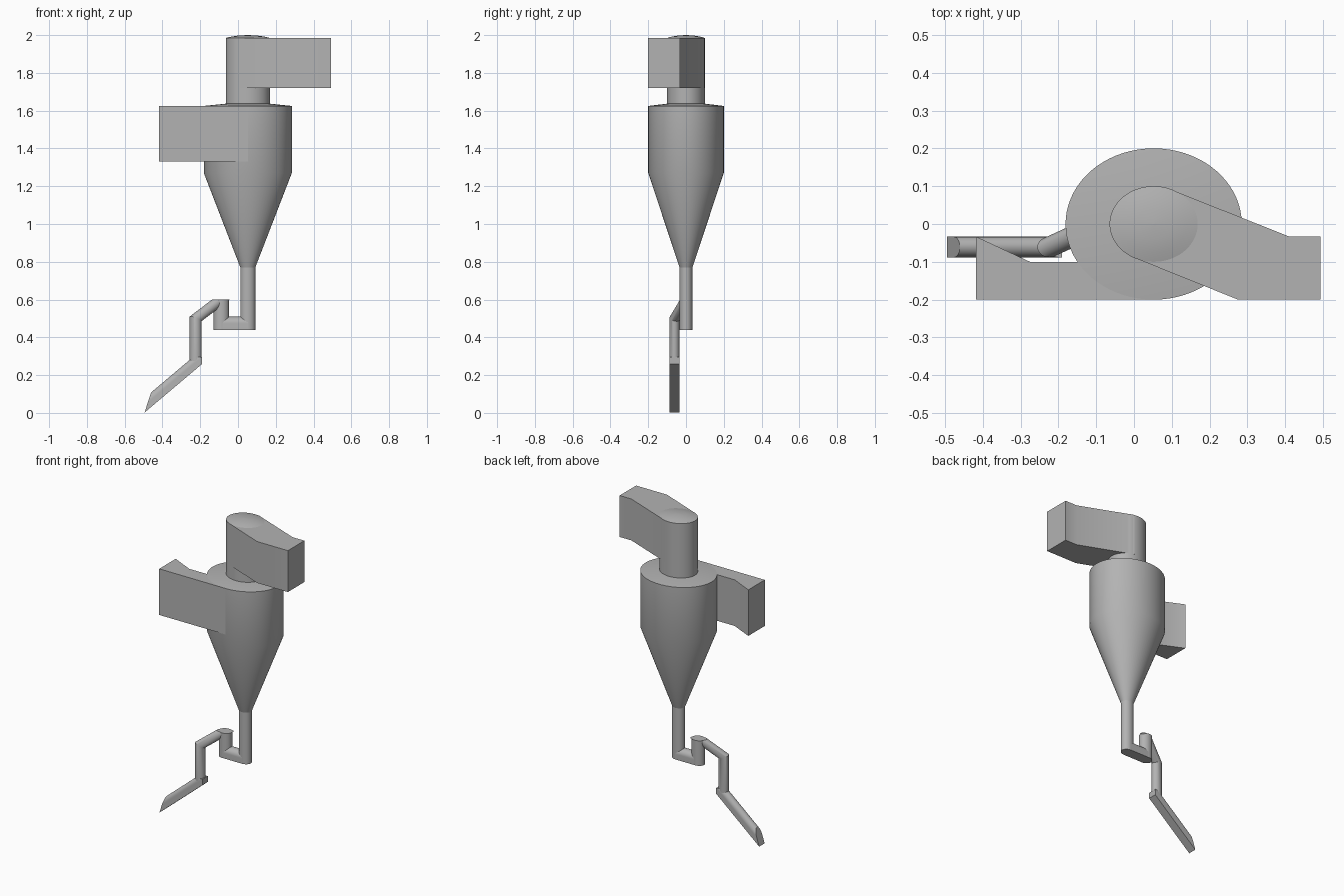
import bpy, bmesh, math
from mathutils import Vector

cube = bpy.data.objects.get("Cube")
if cube:
    bpy.data.objects.remove(cube)

STRETCH = 1.165      # everything is slightly wider along x than along y
CX = 0.052           # x of the separator axis

steel = bpy.data.materials.new("grey_steel")
steel.use_nodes = True
GREY = (0.45, 0.45, 0.45, 1)
steel.diffuse_color = GREY
steel.node_tree.nodes["Principled BSDF"].inputs["Base Color"].default_value = GREY


def finish(bm, name):
    bmesh.ops.remove_doubles(bm, verts=bm.verts, dist=1e-5)
    bmesh.ops.recalc_face_normals(bm, faces=bm.faces)
    for face in bm.faces:
        face.smooth = True
    mesh = bpy.data.meshes.new(name)
    bm.to_mesh(mesh)
    bm.free()
    mesh.set_sharp_from_angle(angle=math.radians(30))
    mesh.materials.append(steel)
    obj = bpy.data.objects.new(name, mesh)
    bpy.context.collection.objects.link(obj)
    return obj


def skin(bm, rings):
    """Bridge consecutive closed rings with quads."""
    for a, b in zip(rings, rings[1:]):
        n = len(a)
        for i in range(n):
            j = (i + 1) % n
            bm.faces.new((a[i], a[j], b[j], b[i]))


def revolve(name, profile, cx=CX, segments=72):
    """Turn (radius, z) pairs into an elliptical solid."""
    bm = bmesh.new()
    rings = []
    for r, z in profile:
        angles = [math.tau * i / segments for i in range(segments)]
        rings.append([bm.verts.new((cx + r * STRETCH * math.cos(a), r * math.sin(a), z))
                      for a in angles])
    skin(bm, rings)
    for ring in (rings[0], rings[-1]):
        bm.faces.new(ring)
    return finish(bm, name)


def prism(name, outline, z0, z1):
    bm = bmesh.new()
    rings = [[bm.verts.new((x, y, z)) for x, y in outline] for z in (z0, z1)]
    skin(bm, rings)
    for ring in rings:
        bm.faces.new(ring)
    return finish(bm, name)


def arc(r, start, end, n):
    return [(r * math.cos(start + (end - start) * i / n),
             r * math.sin(start + (end - start) * i / n)) for i in range(n + 1)]


def round_section(r):
    return arc(r, 0, math.tau, 32)[:-1]


def arch_section(r):
    """Flat floor, straight lower sides and a half-round top."""
    return [(-r, -r), (r, -r)] + arc(r, 0, math.pi, 20)


def sweep(name, section, path, start_n, end_n, top=None):
    """Sweep with mitred bends; the end cuts follow the given normals."""
    shrink = lambda p: Vector((p[0] / STRETCH, p[1], p[2]))
    grow = lambda n: Vector((n[0] * STRETCH, n[1], n[2])).normalized()
    pts = [shrink(p) for p in path]
    dirs = [(b - a).normalized() for a, b in zip(pts, pts[1:])]
    normals = [grow(start_n)] + [(a + b).normalized() for a, b in zip(dirs, dirs[1:])] + [grow(end_n)]
    side = Vector((0, 1, 0))
    up = side.cross(dirs[0])
    ring = [pts[0] + side * u + up * v for u, v in section]
    bm = bmesh.new()
    rings = []
    for i, (p, n) in enumerate(zip(pts, normals)):
        d = dirs[max(i - 1, 0)]
        ring = [q + d * ((p - q).dot(n) / d.dot(n)) for q in ring]
        rings.append([bm.verts.new((q.x * STRETCH, q.y, q.z)) for q in ring])
    skin(bm, rings)
    for r in (rings[0], rings[-1]):
        bm.faces.new(r)
    if top is not None:
        cut = bmesh.ops.bisect_plane(bm, geom=bm.verts[:] + bm.edges[:] + bm.faces[:],
                                     plane_co=(0, 0, top), plane_no=(0, 0, 1), clear_outer=True)
        edges = [e for e in cut["geom_cut"] if isinstance(e, bmesh.types.BMEdge)]
        bmesh.ops.edgeloop_fill(bm, edges=edges)
    return finish(bm, name)


X, Z = (1, 0, 0), (0, 0, 1)

# Separator body: cone, barrel and shallow sloping lid
revolve("separator_body", [(0.034, 0.77), (0.2, 1.27), (0.2, 1.625), (0.1, 1.637)])
# Central outlet pipe with a low domed cap
revolve("outlet_pipe", [(0.1, 1.6), (0.1, 1.985), (0.075, 1.992), (0.04, 1.998), (0.001, 2.0)])
revolve("drop_pipe", [(0.034, 0.44), (0.034, 0.775)])

# Side ducts
prism("outlet_duct", [(0.08, 0.098), (0.41, -0.033), (0.493, -0.033), (0.493, -0.2),
                      (0.275, -0.2), (0.005, -0.091)], 1.72, 1.985)
prism("inlet_duct", [(-0.418, -0.033), (-0.418, -0.2), (CX, -0.2), (CX, -0.1),
                     (-0.275, -0.1)], 1.33, 1.625)

# Trap below the drop pipe: flat-floored channel and riser
sweep("trap_channel", arch_section(0.0345), [(CX, 0, 0.4745), (-0.088, 0, 0.4745)], X, X)
revolve("trap_riser", [(0.035, 0.44), (0.035, 0.6)], cx=-0.088)

# Overflow pipe: sloping run joined to a vertical drop
sweep("overflow_pipe", round_section(0.027),
      [(-0.224, -0.061, 0.27), (-0.224, -0.061, 0.498), (-0.09, 0, 0.6)], Z, Z)

# Discharge chute with a slanted mouth
sweep("discharge_chute", arch_section(0.0275),
      [(-0.19, -0.061, 0.2975), (-0.4775, -0.061, 0.055)], X, (0.107, 0, -0.035), top=0.296)
